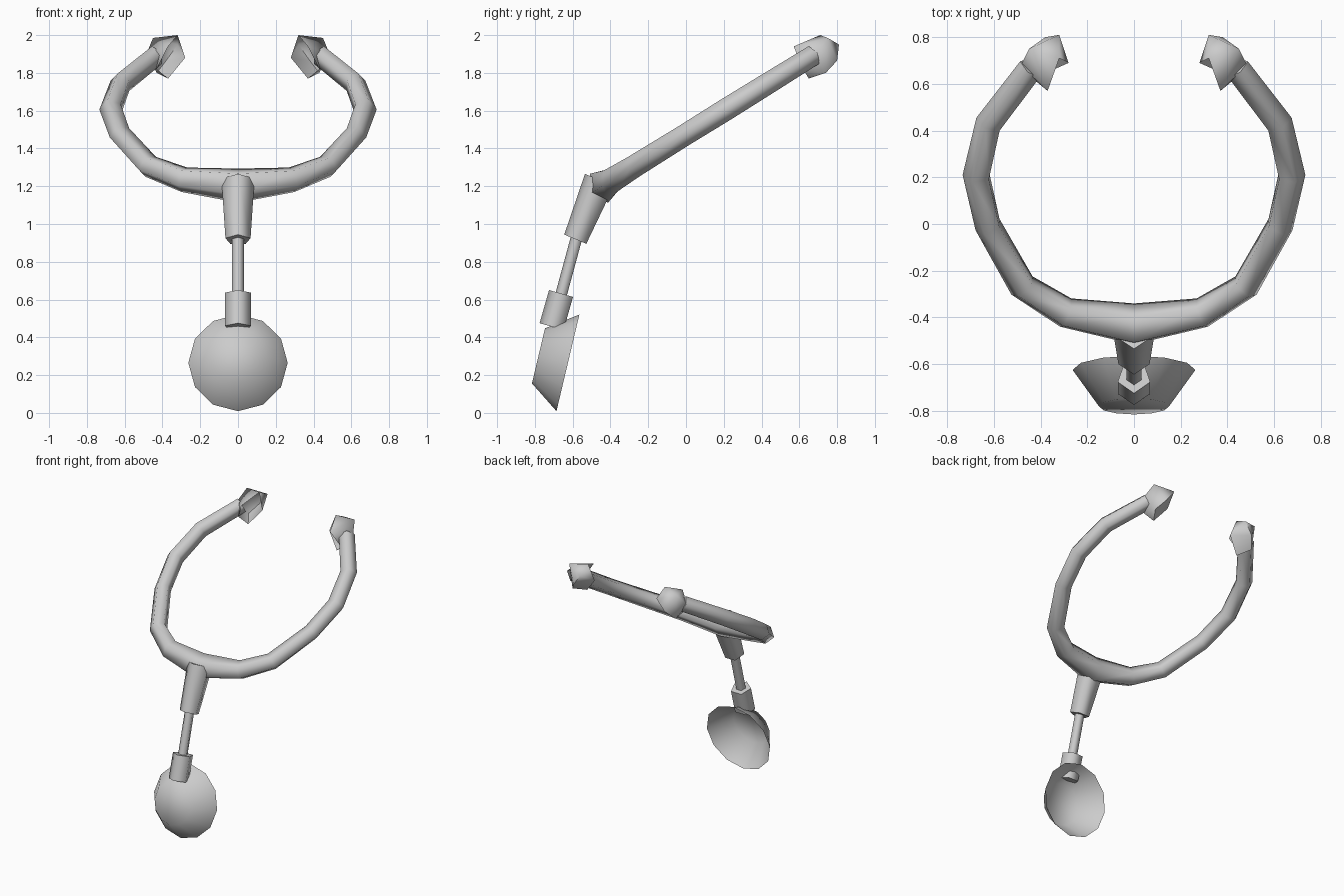
import bpy, bmesh, math
from mathutils import Vector

if "Cube" in bpy.data.objects:
    bpy.data.objects.remove(bpy.data.objects["Cube"])

grey = bpy.data.materials.new("plain_grey")
grey.diffuse_color = (0.6, 0.6, 0.6, 1)
grey.use_nodes = True
grey.node_tree.nodes["Principled BSDF"].inputs["Base Color"].default_value = grey.diffuse_color


def finish(name, bm, angle=65, normals=True):
    if normals:
        bmesh.ops.recalc_face_normals(bm, faces=bm.faces)
    me = bpy.data.meshes.new(name)
    bm.to_mesh(me)
    bm.free()
    me.materials.append(grey)
    ob = bpy.data.objects.new(name, me)
    bpy.context.collection.objects.link(ob)
    bpy.ops.object.select_all(action='DESELECT')
    ob.select_set(True)
    bpy.context.view_layer.objects.active = ob
    bpy.ops.object.shade_smooth_by_angle(angle=math.radians(angle))
    return ob


def tube(name, points, radii, ref, sides=5, caps=(True, True), angle=80):
    """Sweep a regular polygon along points; ref x tangent is the vertex direction."""
    pts = [Vector(p) for p in points]
    ref = Vector(ref)
    bm = bmesh.new()
    rings = []
    for i, p in enumerate(pts):
        a, b = pts[max(i - 1, 0)], pts[min(i + 1, len(pts) - 1)]
        t = (b - a).normalized()
        u = t.cross(ref).normalized()
        v = u.cross(t).normalized()
        ring = []
        for k in range(sides):
            w = 2 * math.pi * k / sides
            ring.append(bm.verts.new(p + radii[i] * (u * math.cos(w) + v * math.sin(w))))
        rings.append(ring)
    for r, s in zip(rings, rings[1:]):
        for k in range(sides):
            m = (k + 1) % sides
            bm.faces.new((r[k], r[m], s[m], s[k]))
    for use, ring in zip(caps, (rings[0], rings[-1])):
        if use:
            bm.faces.new(ring)
    return finish(name, bm, angle)


# Tilted headset ring: one swept tube, mirrored across x
half = [(0.29, -0.385, 0.07), (0.475, -0.27, 0.063), (0.622, -0.01, 0.06),
        (0.672, 0.21, 0.062), (0.62, 0.435, 0.06), (0.44, 0.67, 0.057)]
path = [(-x, y, r) for x, y, r in reversed(half)] + [(0, -0.435, 0.095)] + half
tube("headset_ring", [(x, y, 1.475 + 0.62 * y) for x, y, r in path],
     [r for x, y, r in path], (0, -0.53, 0.85))

# Ear tips: faceted shells open toward the middle
rim = [(.37, .57, 1.94), (.32, .71, 2.0), (.28, .69, 1.88), (.37, .65, 1.77), (.43, .62, 1.82)]
shell = [(.32, .81, 1.95), (.45, .75, 1.985), (.485, .68, 1.90), (.38, .80, 1.865), (.43, .74, 1.80)]
for side, label in ((1, "right"), (-1, "left")):
    bm = bmesh.new()
    for x, y, z in rim + shell:
        bm.verts.new((x * side, y, z))
    bm.verts.ensure_lookup_table()
    opening = set(bm.verts[:5])
    bmesh.ops.convex_hull(bm, input=bm.verts)
    bmesh.ops.recalc_face_normals(bm, faces=bm.faces)
    bmesh.ops.delete(bm, geom=[f for f in bm.faces if set(f.verts) <= opening],
                     context='FACES_ONLY')
    finish("ear_tip_" + label, bm, 70, False)

# Stem below the ring: tapered socket, thin rod, chest piece sleeve
tube("stem_socket", [(0, -0.45, 1.23), (0, -0.58, 0.917)], [0.092, 0.07], (1, 0, 0))
tube("stem_rod", [(0, -0.57, 0.95), (0, -0.665, 0.60)], [0.034, 0.034], (1, 0, 0))
tube("chest_sleeve", [(0, -0.655, 0.63), (0, -0.705, 0.455)], [0.073, 0.073], (1, 0, 0))

# Chest piece: twelve-sided bowl, open at the back
tube("chest_bowl", [(0, -0.625, 0.265), (0, -0.781, 0.302)], [0.263, 0.15], (1, 0, 0),
     sides=12, caps=(False, True), angle=75)
